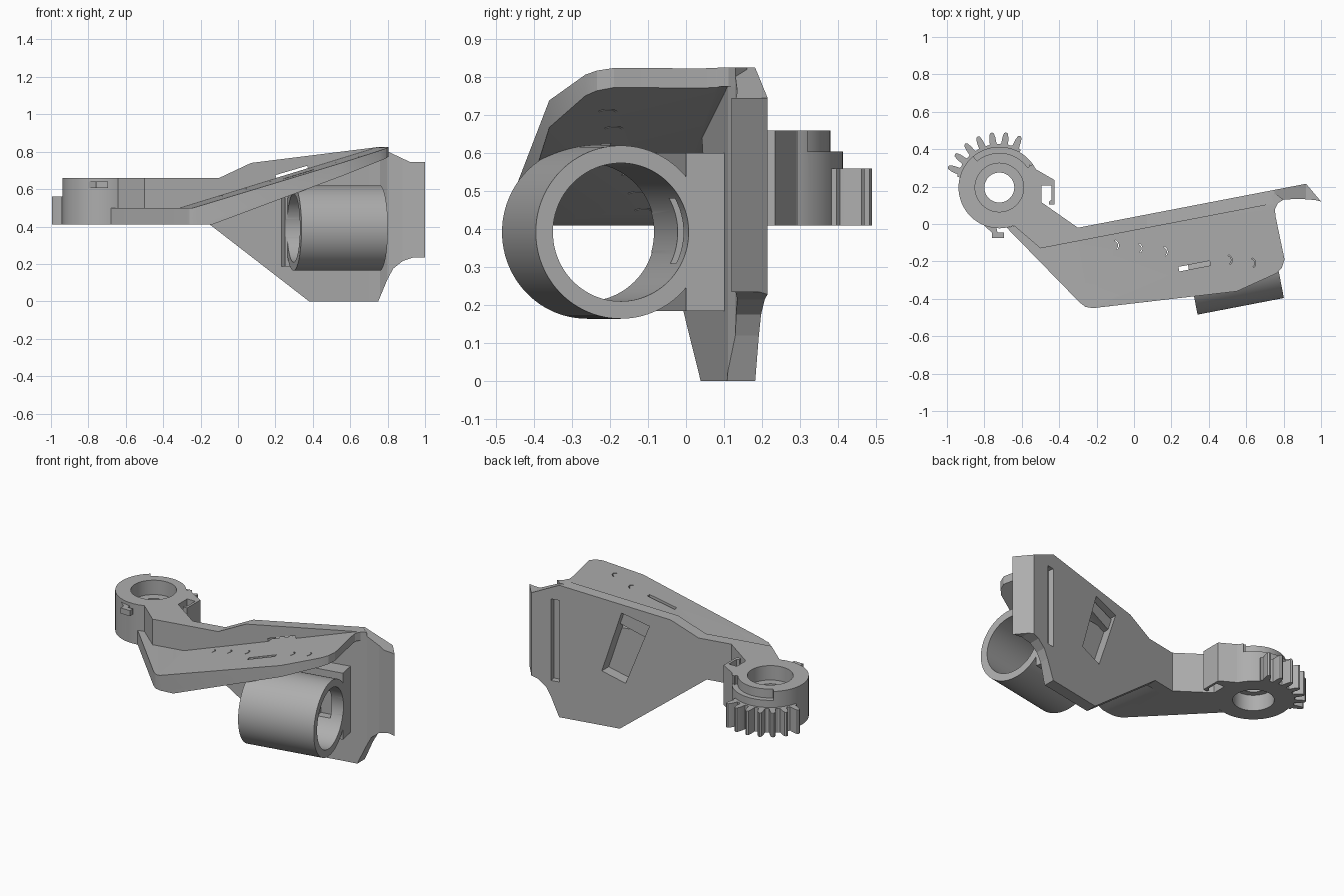
import bpy, math
from mathutils import Matrix, Vector

if "Cube" in bpy.data.objects:
    bpy.data.objects.remove(bpy.data.objects["Cube"])

grey = bpy.data.materials.new("plain_grey")
grey.use_nodes = True
COLOUR = (0.42, 0.42, 0.42, 1)
grey.diffuse_color = COLOUR
grey.node_tree.nodes["Principled BSDF"].inputs["Base Color"].default_value = COLOUR

# Frames: PLAN extrudes up, FACE extrudes an x-z outline along y,
# TILT is the wall direction, BEAM an outline on the wall, AXLE a section along it
PLAN = Matrix.Identity(4)
FACE = Matrix(((1, 0, 0, 0), (0, 0, 1, 0), (0, 1, 0, 0), (0, 0, 0, 1)))
TILT = Matrix.Rotation(math.radians(10.9), 4, 'Z')
BEAM = TILT @ FACE
AXLE = TILT @ Matrix(((0, 0, 1, 0), (1, 0, 0, 0), (0, 1, 0, 0), (0, 0, 0, 1)))
HUB = (-0.72, 0.195)
LOW, HIGH = 0.41, 0.66


def prism(name, pts, a, b, frame=PLAN):
    n = len(pts)
    verts = [frame @ Vector((p[0], p[1], h)) for h in (a, b) for p in pts]
    faces = [tuple(range(n))[::-1], tuple(range(n, 2 * n))]
    faces += [(i, (i + 1) % n, n + (i + 1) % n, n + i) for i in range(n)]
    me = bpy.data.meshes.new(name)
    me.from_pydata(verts, [], faces)
    if frame.determinant() < 0:
        me.flip_normals()
    # Outlines listed clockwise need their faces turned over
    area = sum(pts[i - 1][0] * pts[i][1] - pts[i][0] * pts[i - 1][1] for i in range(n))
    if area < 0:
        me.flip_normals()
    me.materials.append(grey)
    ob = bpy.data.objects.new(name, me)
    bpy.context.collection.objects.link(ob)
    return ob


def arc(c, r, a0=0, a1=360, n=64):
    steps = n if a1 - a0 == 360 else n + 1
    angles = [math.radians(a0 + (a1 - a0) * i / n) for i in range(steps)]
    return [(c[0] + r * math.cos(t), c[1] + r * math.sin(t)) for t in angles]


def box(x0, x1, y0, y1):
    return [(x0, y0), (x1, y0), (x1, y1), (x0, y1)]


def combine(ob, other, op='DIFFERENCE'):
    mod = ob.modifiers.new(op, 'BOOLEAN')
    mod.object, mod.operation, mod.solver = other, op, 'EXACT'
    select(ob)
    bpy.ops.object.modifier_apply(modifier=mod.name)
    bpy.data.objects.remove(other)


def select(ob):
    bpy.ops.object.select_all(action='DESELECT')
    ob.select_set(True)
    bpy.context.view_layer.objects.active = ob


# Upright wall with a flared end, cut to its side outline
wall = prism("upright_wall", [
    (-0.55, 0.16), (-0.5, 0.12), (-0.3, -0.02), (0.92, 0.215), (1, 0.12), (0.97, 0.128),
    (0.88, 0.135), (0.8, 0.13), (0.76, 0.11), (0.7, 0.1), (-0.5, -0.13),
    (-0.64, -0.01), (-0.66, 0.03)], -0.1, 1)
combine(wall, prism("wall_outline", [
    (-0.8, LOW), (-0.15, LOW), (0.38, 0), (0.75, 0), (0.8, 0.12), (0.83, 0.175),
    (0.88, 0.215), (0.94, 0.235), (1.1, 0.235), (1.1, 0.745), (0.92, 0.745),
    (0.75, 0.825), (0.07, 0.74), (-0.1, HIGH), (-0.8, HIGH)], -1, 1, FACE), 'INTERSECT')
combine(wall, prism("window", [
    (0.37, 0.725), (0.2, 0.675), (0.345, 0.29), (0.49, 0.34)], -0.5, 0.5, FACE))
combine(wall, prism("back_groove", box(0.77, 0.82, 0.22, 0.73), 0.0, 0.1, BEAM))

# Floor that folds upward into a sloping roof
roof = prism("folded_roof", [
    (-0.68, -0.02), (-0.29, -0.42), (-0.26, -0.443), (-0.22, -0.45), (0.55, -0.36),
    (0.76, -0.265), (0.79, -0.235), (0.805, -0.19), (0.757, 0.04), (0.753, 0.08),
    (0.77, 0.112), (0.8, 0.13), (0.76, 0.16), (-0.3, -0.06), (-0.5, -0.1), (-0.6, 0)],
    0, 1)
combine(roof, prism("roof_profile", [
    (-1.2, LOW), (-0.22, LOW), (0.76, 0.775), (1, 0.775), (1, 0.826), (0.76, 0.826),
    (-0.32, 0.5), (-1.2, 0.5)], -1, 1, BEAM), 'INTERSECT')
combine(roof, prism("roof_slot", box(0.19, 0.36, -0.295, -0.27), 0, 1, TILT))
for u in (-0.13, -0.01, 0.12, 0.45, 0.57):
    combine(roof, prism("roof_mark", arc((u, -0.155 - u * 0.33 + 0.02), 0.03, -60, 60, 8)
                        + arc((u, -0.155 - u * 0.33 + 0.02), 0.025, -60, 60, 8)[::-1],
                        0.3, 1, TILT))

# Sideways barrel on a mounting block
CENTRE = (-0.312, 0.392)
barrel = prism("barrel", arc(CENTRE, 0.228, n=96), 0.242, 0.712, AXLE)
combine(barrel, prism("mount_block", box(-0.137, -0.03, 0.185, 0.6), 0.23, 0.713, AXLE), 'UNION')
combine(barrel, prism("barrel_bore", arc(CENTRE, 0.182, n=96), 0, 1, AXLE))
combine(barrel, prism("bore_slot", box(0.56, 0.64, 0.31, 0.48), -0.2, -0.1, BEAM))

# Pivot hub with a stepped bore and a lowered back rim
hub = prism("pivot_hub", arc(HUB, 0.218), LOW, HIGH)
rim = arc(HUB, 0.26, 35, 130, 24) + arc(HUB, 0.185, 35, 130, 24)[::-1]
combine(hub, prism("rim_step", rim, 0.605, 0.8))
for r, a, b in ((0.08, 0, 1), (0.13, 0.57, 1), (0.118, 0, 0.51)):
    combine(hub, prism("hub_bore", arc(HUB, r), a, b))
for part in (wall, roof):
    combine(part, prism("hub_clearance", arc(HUB, 0.2), 0, 1))

# Gear sector around the back of the hub
outline = []
for i in range(7):
    mid = 68 + 15 * i
    for r, off in ((0.232, -7.5), (0.235, -4.5), (0.27, -3.4), (0.292, -2), (0.297, 0),
                   (0.292, 2), (0.27, 3.4), (0.235, 4.5), (0.232, 7.5)):
        t = math.radians(mid + off)
        outline.append((HUB[0] + r * math.cos(t), HUB[1] + r * math.sin(t)))
gear = prism("gear_sector", outline + arc(HUB, 0.17, 58, 168, 24)[::-1], LOW, 0.56)

# Side hook and front catch on the hub
prism("side_hook", [
    (-0.56, 0.32), (-0.52, 0.29), (-0.425, 0.235), (-0.425, 0.105), (-0.455, 0.105),
    (-0.455, 0.12), (-0.44, 0.13), (-0.44, 0.205), (-0.495, 0.205), (-0.495, 0.11),
    (-0.56, 0.12)], LOW, HIGH)
prism("front_catch", [
    (-0.8, 0.01), (-0.74, 0), (-0.73, -0.045), (-0.695, -0.045), (-0.695, -0.075),
    (-0.76, -0.075), (-0.76, -0.045), (-0.8, -0.01)], 0.605, 0.64)

# Smooth the round parts only
for ob in (barrel, hub, gear, roof):
    select(ob)
    bpy.ops.object.shade_smooth_by_angle(angle=math.radians(25))
